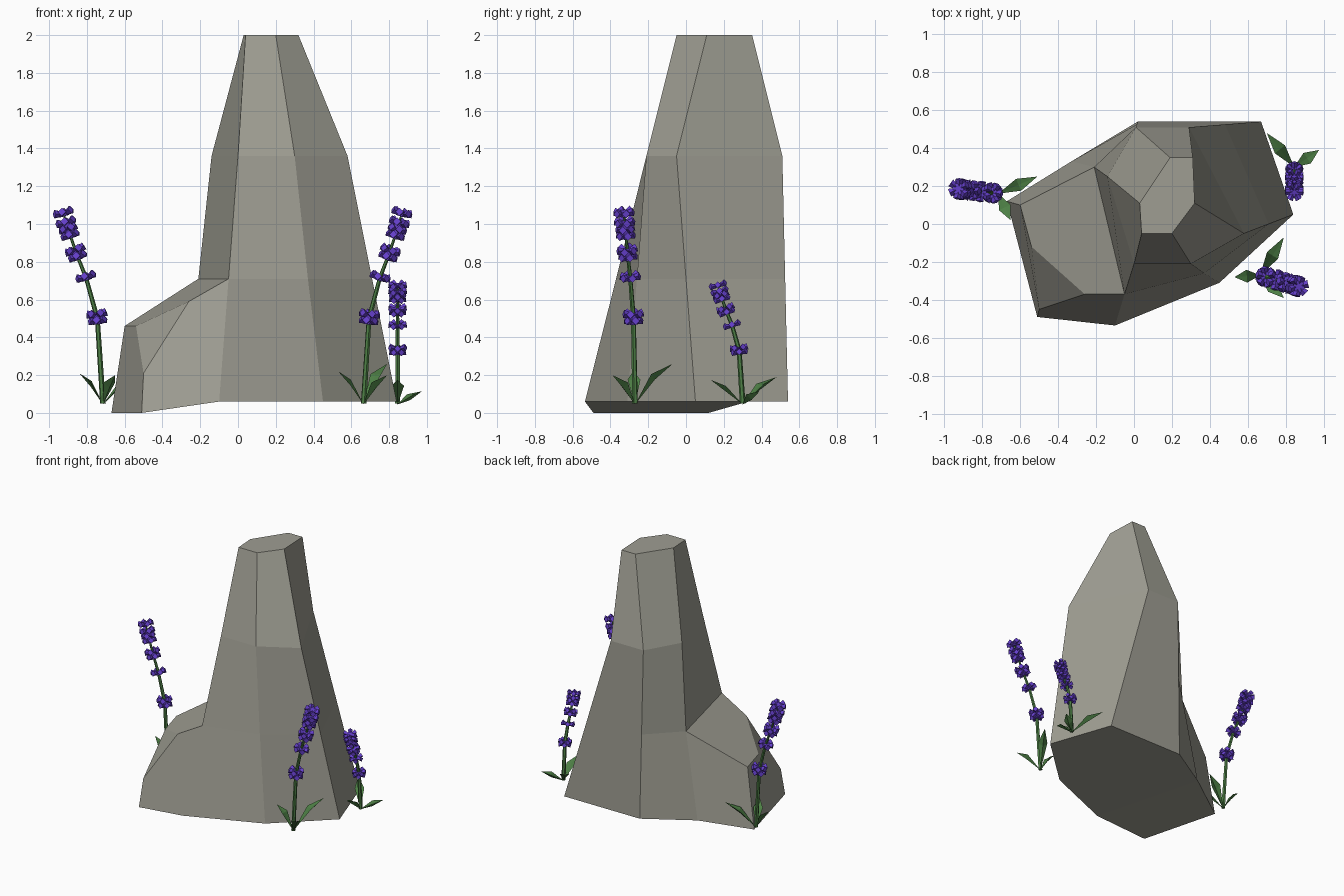
import bpy, bmesh, math
from mathutils import Vector, Matrix

if "Cube" in bpy.data.objects:
    bpy.data.objects.remove(bpy.data.objects["Cube"])


def material(name, rgb):
    m = bpy.data.materials.new(name)
    m.diffuse_color = (*rgb, 1)
    m.use_nodes = True
    m.node_tree.nodes["Principled BSDF"].inputs["Base Color"].default_value = m.diffuse_color
    return m


STONE = material("stone grey", (0.345, 0.34, 0.29))
GREEN = material("leaf green", (0.075, 0.215, 0.06))
PURPLE = material("petal purple", (0.13, 0.05, 0.60))


def finish(bm, name, mat):
    bmesh.ops.recalc_face_normals(bm, faces=bm.faces)
    me = bpy.data.meshes.new(name)
    bm.to_mesh(me)
    bm.free()
    me.materials.append(mat)
    ob = bpy.data.objects.new(name, me)
    bpy.context.collection.objects.link(ob)
    return ob


def rod(bm, p, q, r1, r2, sides):
    """Tapered rod between two points."""
    d = q - p
    mat = Matrix.Translation((p + q) / 2) @ d.to_track_quat('Z', 'Y').to_matrix().to_4x4()
    bmesh.ops.create_cone(bm, cap_ends=True, segments=sides, radius1=r1, radius2=r2,
                          depth=d.length, matrix=mat)


# Rock: six-sided spire lofted through rings, with a shoulder on the left
bm = bmesh.new()
rings = [
    (2.0, [(.04, -.05), (.2, -.05), (.32, .11), (.31, .35), (.19, .35), (.03, .11)]),
    (1.36, [(0, -.21), (.3, -.21), (.58, -.05), (.29, .51), (.01, .51), (-.14, .25)]),
    (.71, [(-.05, -.37), (.37, -.26), (.71, 0), (.48, .525), (.015, .525), (-.21, .3)]),
    (.06, [(-.1, -.535), (.45, -.31), (.84, .05), (.67, .54), (.02, .54), (-.33, .33)]),
]
loops = [[bm.verts.new((x, y, z)) for x, y in pts] for z, pts in rings]
bm.faces.new(loops[0])
for k in range(3):
    a, b = loops[k], loops[k + 1]
    for i in range(6 if k < 2 else 5):      # last side is left open for the shoulder
        j = (i + 1) % 6
        bm.faces.new((a[i], a[j], b[j], b[i]))
mid, base = loops[2], loops[3]
s1, s2, s3, p, b6, b7 = [bm.verts.new(c) for c in (
    (-.26, -.37, .59), (-.54, -.12, .46), (-.6, .1, .46),
    (-.5, -.45, .21), (-.67, .12, 0), (-.51, -.49, 0))]
for f in ((mid[5], s3, s2, s1, mid[0]), (mid[0], s1, p, b7, base[0]), (s1, s2, p),
          (s2, s3, b6, b7, p), (s3, mid[5], base[5], b6),
          base, (base[0], base[5], b6, b7)):
    bm.faces.new(f)
finish(bm, "rock", STONE)

# Whorls up a stem: outward lean, height, number of petal rings
WHORLS = [(.03, .45, 2), (.09, .665, 1), (.14, .79, 2), (.185, .92, 3), (.21, 1.005, 1)]


def flower(name, foot, lean, s, leaves):
    foot = Vector(foot)
    lean = Vector((*lean, 0)).normalized()
    pts = [foot] + [foot + lean * r * s + Vector((0, 0, h * s)) for r, h, n in WHORLS]

    # Stem
    bm = bmesh.new()
    for i in range(5):
        rod(bm, pts[i], pts[i + 1], .015 - .002 * i, .015 - .002 * (i + 1), 6)
    finish(bm, name + "_stem", GREEN)

    # Leaves: arched, folded diamonds with a keel
    bm = bmesh.new()
    for tip in leaves:
        tip = Vector(tip)
        d = tip - foot
        side = Vector((-d.y, d.x, 0)).normalized()
        c = foot + Vector((d.x * .52, d.y * .52, d.z * .74))
        v = [bm.verts.new(q) for q in (foot - Vector((0, 0, .005)), tip, c + side * .034,
                                       c - side * .034, c - Vector((0, 0, .03)),
                                       c - Vector((0, 0, .004)))]
        for e, f in ((2, 5), (5, 3), (3, 4), (4, 2)):
            bm.faces.new((v[0], v[e], v[f]))
            bm.faces.new((v[1], v[f], v[e]))
    finish(bm, name + "_leaves", GREEN)

    # Petals: rings of chunky blocks flaring from the stem
    bm = bmesh.new()
    for k, (r, h, n) in enumerate(WHORLS):
        c = pts[k + 1]
        axis = (pts[min(k + 2, 5)] - pts[min(k, 4)]).normalized()
        rot = axis.to_track_quat('Z', 'Y')
        t = (s + 1) / 2
        half = (.014 + .017 * (n - 1)) * s
        rod(bm, c - axis * half, c + axis * half, .028 * t, .032 * t, 6)
        for level in range(n):
            off = (level - (n - 1) / 2) * .036 * s
            reach = (.052 if level == n - 1 else .047) * (1 + t) / 2
            for i in range(6):
                a = math.tau * (i + level * .5) / 6
                out = Vector((math.cos(a), math.sin(a), 0))
                up = Vector((0, 0, off))
                rod(bm, c + rot @ (out * .012 + up),
                    c + rot @ (out * reach + up + Vector((0, 0, .010 * s))),
                    .012 * t, .022 * t, 4)
    finish(bm, name + "_petals", PURPLE)


flower("left_flower", (-.715, .16, .05), (-1, .12), 1,
       [(-.51, .25, .22), (-.65, .02, .2), (-.84, .18, .21)])
flower("front_flower", (.665, -.27, .05), (.96, -.28), 1,
       [(.79, -.07, .26), (.53, -.28, .22), (.79, -.39, .2)])
flower("right_flower", (.845, .30, .05), (0, -1), .62,
       [(.975, .39, .115), (.70, .48, .19), (.845, .13, .175)])
